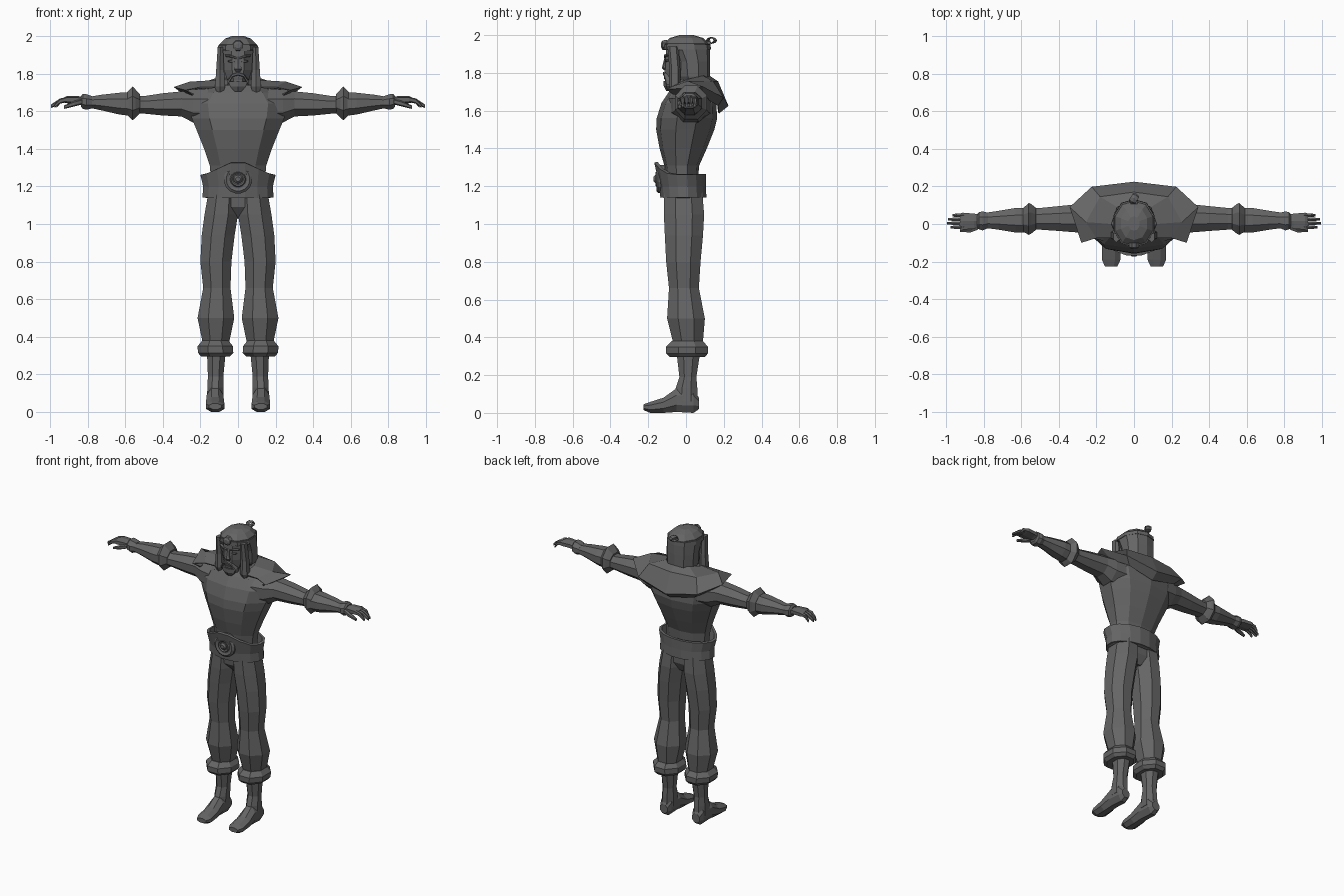
import bpy, bmesh, math
from mathutils import Vector

mat = bpy.data.materials.new("dark_grey")
mat.diffuse_color = (0.13, 0.13, 0.13, 1)


def finish(name, bm, mirror=False, thick=0):
    bmesh.ops.recalc_face_normals(bm, faces=bm.faces)
    me = bpy.data.meshes.new(name)
    bm.to_mesh(me)
    bm.free()
    ob = bpy.data.objects.new(name, me)
    bpy.context.collection.objects.link(ob)
    me.materials.append(mat)
    if mirror:
        ob.modifiers.new("mirror", 'MIRROR').use_clip = True
    if thick:
        s = ob.modifiers.new("thickness", 'SOLIDIFY')
        s.thickness, s.offset = thick, -1
    return ob


def loft(name, axis, rows, n=8, mirror=False, cap=True, thick=0, edit=None):
    """Skin polygon rings; each row is (position, u_min, u_max, v_min, v_max)."""
    k = 1 / math.cos(math.pi / n)
    bm = bmesh.new()
    rings = []
    for p, u0, u1, v0, v1 in rows:
        ring = []
        for i in range(n):
            a = 2 * math.pi * (i + .5) / n
            u = (u0 + u1) / 2 + (u1 - u0) / 2 * max(-1, min(1, k * math.cos(a)))
            v = (v0 + v1) / 2 + (v1 - v0) / 2 * max(-1, min(1, k * math.sin(a)))
            ring.append(bm.verts.new({'x': (p, u, v), 'y': (u, p, v), 'z': (u, v, p)}[axis]))
        rings.append(ring)
    for a, b in zip(rings, rings[1:]):
        for i in range(n):
            j = (i + 1) % n
            bm.faces.new((a[i], a[j], b[j], b[i]))
    if cap:
        bm.faces.new(rings[0])
        bm.faces.new(rings[-1])
    if edit:
        for v in bm.verts:
            edit(v.co)
    return finish(name, bm, mirror, thick)


def sym(rows):
    """Rows (position, half width, v_min, v_max) centred on x = 0."""
    return [(p, -w, w, a, b) for p, w, a, b in rows]


# Torso and neck
loft("torso", 'z', sym([(1.20, .14, -.10, .06), (1.31, .15, -.115, .07), (1.40, .18, -.14, .11),
     (1.50, .22, -.158, .15), (1.56, .245, -.155, .165), (1.64, .26, -.13, .16),
     (1.70, .21, -.09, .14), (1.74, .10, -.06, .11)]), 10)
loft("neck", 'z', sym([(1.70, .08, -.06, .09), (1.82, .06, -.05, .07)]))

# Legs: pelvis, baggy trousers, cuffs, boots
loft("pelvis", 'z', sym([(1.03, .03, -.05, .05), (1.09, .11, -.10, .08), (1.2, .14, -.11, .08)]))
loft("trouser_leg", 'z', [(.34, .06, .18, -.05, .08), (.38, .045, .19, -.07, .09), (.50, .02, .215, -.10, .10),
     (.66, .04, .185, -.09, .068), (.80, .035, .20, -.105, .077), (.94, .018, .193, -.112, .09),
     (1.05, .0, .178, -.117, .096), (1.18, .0, .155, -.115, .085)], 8, True)
loft("cuff", 'z', [(.295, .045, .195, -.085, .10), (.315, .025, .213, -.105, .116),
     (.35, .027, .215, -.105, .116), (.38, .05, .19, -.075, .09)], 8, True)
loft("boot_shaft", 'z', [(.06, .078, .165, -.06, .062), (.13, .078, .163, -.055, .06), (.19, .078, .16, -.035, .055),
     (.32, .065, .165, -.05, .075)], 8, True)
loft("boot_foot", 'y', [(.068, .095, .15, .02, .08), (.04, .082, .162, .0, .13), (-.05, .078, .166, .005, .13),
     (-.12, .074, .17, .0, .08), (-.19, .072, .17, .0, .058), (-.225, .088, .155, .015, .045)], 8, True)


# Belt with a peaked front, rim and round buckle
def peak(co):
    if co.z > 1.24 and co.y < -.03:
        rise = max(0, .17 - abs(co.x))
        co.z += rise * .48
        co.y -= rise * .14


loft("belt", 'z', sym([(1.14, .172, -.118, .09), (1.2, .168, -.122, .088), (1.265, .183, -.132, .088)]),
     16, cap=False, thick=.018, edit=peak)
loft("belt_rim", 'z', sym([(1.138, .17, -.118, .088), (1.142, .177, -.123, .095), (1.158, .176, -.123, .095),
     (1.162, .17, -.118, .088)]), 16)
loft("buckle_plate", 'y', [(y, -r, r, 1.238 - r, 1.238 + r) for y, r in
     [(-.11, .075), (-.147, .075), (-.157, .062), (-.152, .05), (-.152, .042), (-.161, .036), (-.155, .028)]], 16)
loft("buckle_stud", 'y', [(y, -r, r, 1.238 - r, 1.238 + r) for y, r in
     [(-.14, .024), (-.162, .022), (-.172, .012)]], 10)

# Arms, elbow and wrist flares
loft("upper_arm", 'x', [(.16, -.09, .13, 1.53, 1.72), (.24, -.07, .12, 1.54, 1.715), (.30, -.045, .105, 1.572, 1.705),
     (.40, -.037, .095, 1.577, 1.695), (.50, -.03, .085, 1.587, 1.68), (.58, -.03, .08, 1.59, 1.68)], 8, True)
loft("elbow_flare", 'x', [(.52, -.03, .085, 1.59, 1.69), (.545, -.05, .105, 1.565, 1.715),
     (.56, -.058, .112, 1.552, 1.732), (.572, -.05, .10, 1.562, 1.72), (.59, -.04, .085, 1.58, 1.70)], 8, True)
loft("forearm", 'x', [(.57, -.045, .085, 1.575, 1.70), (.63, -.045, .085, 1.582, 1.698),
     (.72, -.03, .07, 1.603, 1.688), (.80, -.02, .058, 1.62, 1.675)], 8, True)
loft("wrist_flare", 'x', [(.775, -.022, .06, 1.615, 1.68), (.805, -.034, .067, 1.608, 1.69),
     (.825, -.028, .062, 1.612, 1.692), (.835, -.02, .05, 1.625, 1.68)], 8, True)

# Hands
loft("palm", 'x', [(.80, -.01, .048, 1.63, 1.672), (.85, -.025, .055, 1.64, 1.68), (.91, -.03, .06, 1.642, 1.68),
     (.925, -.026, .056, 1.645, 1.673)], 6, True)
for i, tip in enumerate((.975, .993, .99, .965)):
    y = -.026 + i * .021
    loft(f"finger_{i + 1}", 'x', [(.905, y, y + .02, 1.65, 1.676), (.945, y - .001, y + .019, 1.64, 1.668),
         (tip, y + .003, y + .015, 1.618, 1.636)], 6, True)
loft("thumb", 'x', [(.83, -.03, .0, 1.635, 1.665), (.87, -.045, -.018, 1.625, 1.655),
     (.925, -.042, -.026, 1.612, 1.63)], 6, True)

# Shoulder mantle: half rings from neck to hem, front to centre back
mantle = [[(.09, -.075, 1.73), (.12, .0, 1.765), (.09, .09, 1.785), (0, .125, 1.785)],
          [(.20, -.075, 1.728), (.255, .01, 1.757), (.18, .145, 1.755), (0, .17, 1.755)],
          [(.28, -.10, 1.712), (.342, .09, 1.728), (.225, .198, 1.67), (0, .225, 1.625)],
          [(.24, -.07, 1.685), (.27, .09, 1.675), (.18, .17, 1.625), (0, .175, 1.585)]]
bm = bmesh.new()
rows = [[bm.verts.new(p) for p in r] for r in mantle]
for a, b in zip(rows, rows[1:]):
    for i in range(3):
        bm.faces.new((a[i], a[i + 1], b[i + 1], b[i]))
finish("mantle", bm, True, .008)

# Head: face, hair shell, crown, band
loft("face", 'z', sym([(1.725, .03, -.098, -.04), (1.76, .055, -.108, .03), (1.82, .075, -.11, .05),
     (1.88, .08, -.108, .06), (1.94, .085, -.105, .06)]))
loft("hair", 'z', sym([(1.76, .095, -.035, .12), (1.78, .10, -.05, .127), (1.86, .102, -.06, .128),
     (1.93, .105, -.10, .128)]), 10)
loft("crown", 'z', sym([(1.92, .104, -.115, .126), (1.955, .10, -.115, .12), (1.985, .07, -.085, .09),
     (2.0, .03, -.035, .04)]), 10)
loft("headband", 'z', sym([(1.925, .109, -.122, .132), (1.95, .107, -.122, .13)]), 10)
loft("headband_gem", 'y', [(-.10, -.028, .028, 1.92, 1.975), (-.124, -.026, .026, 1.922, 1.972),
     (-.132, -.014, .014, 1.935, 1.96)])
loft("side_lock", 'z', [(1.685, .085, .11, -.07, -.045), (1.73, .068, .122, -.09, -.03),
     (1.82, .074, .116, -.088, -.03), (1.94, .08, .108, -.098, -.04)], 6, True)

# Face details: nose, brows, eyes, moustache, lip, beard
loft("nose", 'z', sym([(1.812, .014, -.115, -.09), (1.825, .02, -.128, -.09), (1.85, .012, -.122, -.09),
     (1.89, .009, -.112, -.09)]), 6)
loft("brow", 'x', [(.008, -.116, -.09, 1.876, 1.888), (.04, -.116, -.09, 1.886, 1.90),
     (.07, -.098, -.08, 1.89, 1.90)], 6, True)
loft("eye", 'x', [(.018, -.111, -.09, 1.862, 1.868), (.034, -.112, -.09, 1.857, 1.873),
     (.054, -.108, -.09, 1.863, 1.869)], 6, True)
loft("moustache", 'x', [(0, -.122, -.095, 1.79, 1.808), (.03, -.118, -.09, 1.78, 1.80),
     (.056, -.105, -.07, 1.735, 1.765)], 6, True)
loft("lower_lip", 'z', sym([(1.766, .02, -.115, -.09), (1.778, .028, -.117, -.09)]), 6)
loft("beard", 'z', sym([(1.705, .018, -.105, -.07), (1.73, .042, -.118, -.05), (1.757, .05, -.118, -.05)]), 6)

# Topknot loop on the back of the crown
loft("topknot_stem", 'y', [(.09, -.02, .02, 1.94, 1.965), (.13, -.018, .018, 1.95, 1.972)], 6)
bpy.ops.mesh.primitive_torus_add(location=(0, .135, 1.972), rotation=(0, math.radians(90), 0), major_radius=.021,
                                 minor_radius=.006, major_segments=8, minor_segments=4)
loop = bpy.context.object
loop.name = "topknot_loop"
loop.scale = (.7, 1.1, 3.2)
loop.rotation_euler = (math.radians(30), math.radians(90), 0)
loop.data.materials.append(mat)
